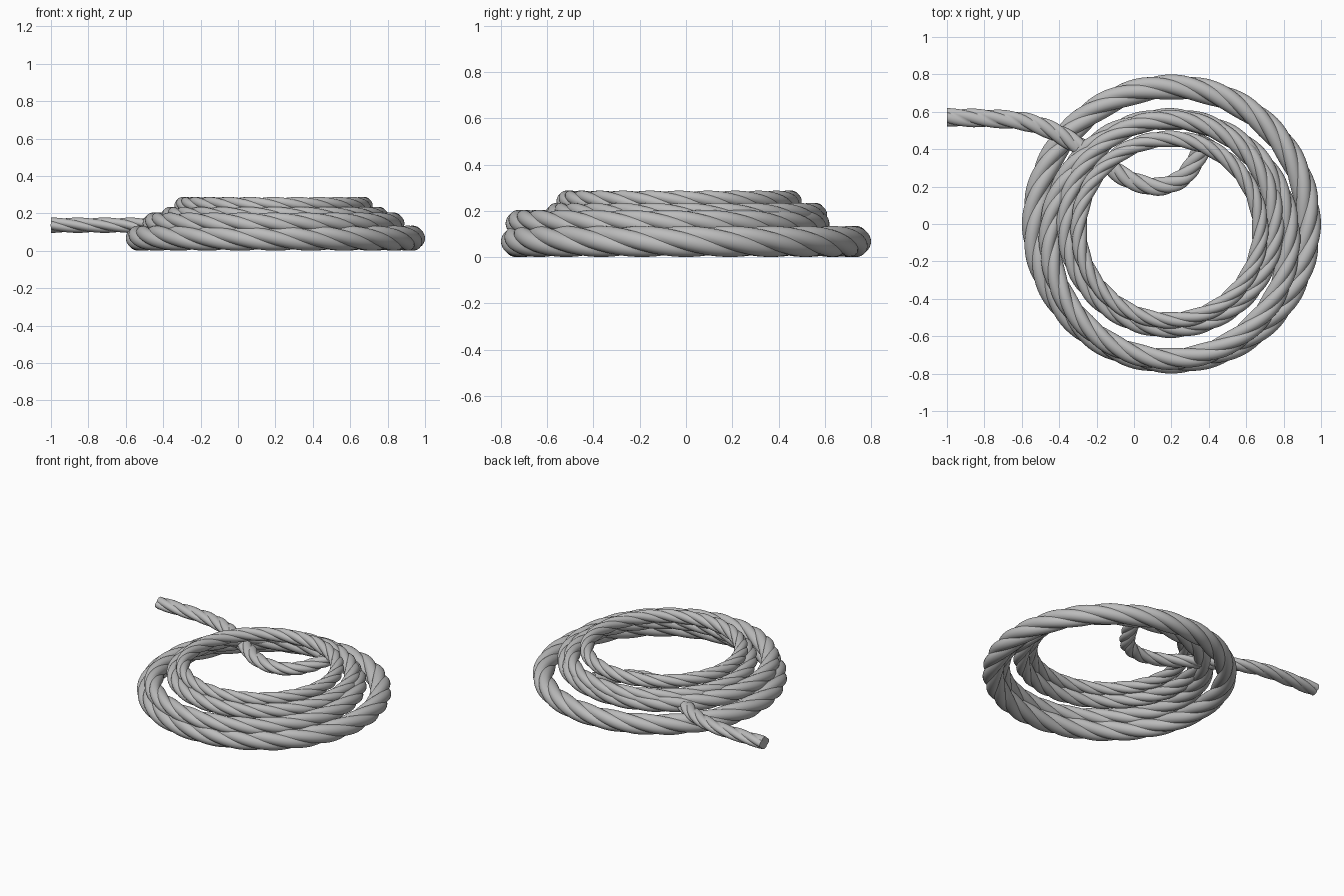
import bpy, bmesh, math
from mathutils import Vector

cube = bpy.data.objects.get("Cube")
if cube:
    bpy.data.objects.remove(cube, do_unlink=True)

UP = Vector((0, 0, 1))
STRANDS = 4
SIDES = 32

grey = bpy.data.materials.new("rope grey")
grey.use_nodes = True
colour = (0.5, 0.5, 0.5, 1)
grey.diffuse_color = colour
grey.node_tree.nodes["Principled BSDF"].inputs["Base Color"].default_value = colour


def sweep_rope(name, path, radius, turns, closed, squash=1.0):
    """Sweep a twisted, lobed strand profile along a path."""
    bm = bmesh.new()
    count = len(path)
    rings = []
    for i, centre in enumerate(path):
        if closed:
            ahead, behind = path[(i + 1) % count], path[i - 1]
        else:
            ahead, behind = path[min(i + 1, count - 1)], path[max(i - 1, 0)]
        tangent = (ahead - behind).normalized()
        side = tangent.cross(UP).normalized()
        lift = side.cross(tangent)
        twist = -math.tau * turns * i / (count if closed else count - 1)
        ring = []
        for j in range(SIDES):
            lobe = math.tau * j / SIDES
            r = radius * (0.79 + 0.21 * abs(math.cos(lobe * STRANDS / 2)) ** 0.8)
            a = lobe + twist
            ring.append(bm.verts.new(centre + side * r * math.cos(a)
                                     + lift * r * squash * math.sin(a)))
        rings.append(ring)
    for i in range(count if closed else count - 1):
        a, b = rings[i], rings[(i + 1) % count]
        for j in range(SIDES):
            k = (j + 1) % SIDES
            bm.faces.new((a[j], a[k], b[k], b[j]))
    if not closed:
        bm.faces.new(rings[0])
        bm.faces.new(rings[-1])
    bmesh.ops.recalc_face_normals(bm, faces=bm.faces)
    mesh = bpy.data.meshes.new(name)
    bm.to_mesh(mesh)
    bm.free()
    mesh.materials.append(grey)
    obj = bpy.data.objects.new(name, mesh)
    bpy.context.collection.objects.link(obj)
    bpy.ops.object.select_all(action="DESELECT")
    obj.select_set(True)
    bpy.context.view_layer.objects.active = obj
    bpy.ops.object.shade_smooth_by_angle(angle=math.radians(50))
    return obj


def smooth_path(points, steps):
    """Catmull-Rom curve through the points."""
    p = [Vector(q) for q in points]
    p = [2 * p[0] - p[1]] + p + [2 * p[-1] - p[-2]]
    out = []
    for a, b, c, d in zip(p, p[1:], p[2:], p[3:]):
        for s in range(steps):
            t = s / steps
            out.append(0.5 * (2 * b + (c - a) * t + (2 * a - 5 * b + 4 * c - d) * t * t
                              + (3 * b - a - 3 * c + d) * t ** 3))
    return out + [p[-2]]


# Stacked coils: name, centre x, centre y, outer radius, top height
coils = [
    ("bottom_coil", 0.2, 0.0, 0.8, 0.135),
    ("second_coil", 0.19, -0.08, 0.7, 0.205),
    ("third_coil", 0.195, 0.0, 0.61, 0.235),
    ("top_coil", 0.19, -0.03, 0.53, 0.288),
]
for name, x, y, outer, top in coils:
    tube = outer * 0.084
    mid = outer - tube
    loop = [Vector((x + mid * math.cos(a), y + mid * math.sin(a), top - tube))
            for a in (math.tau * i / 192 for i in range(192))]
    sweep_rope(name, loop, tube, 6, True)

# Loose end leaving the inside of the coils and running out under them
tail = [(0.39, 0.46, 0.17), (0.33, 0.34, 0.15), (0.25, 0.24, 0.14), (0.12, 0.2, 0.137),
        (-0.03, 0.24, 0.137), (-0.16, 0.33, 0.137), (-0.3, 0.42, 0.137),
        (-0.44, 0.5, 0.137), (-0.6, 0.55, 0.137), (-0.8, 0.565, 0.137),
        (-1.0, 0.57, 0.137)]
sweep_rope("rope_tail", smooth_path(tail, 14), 0.05, 3.5, False, 0.82)
